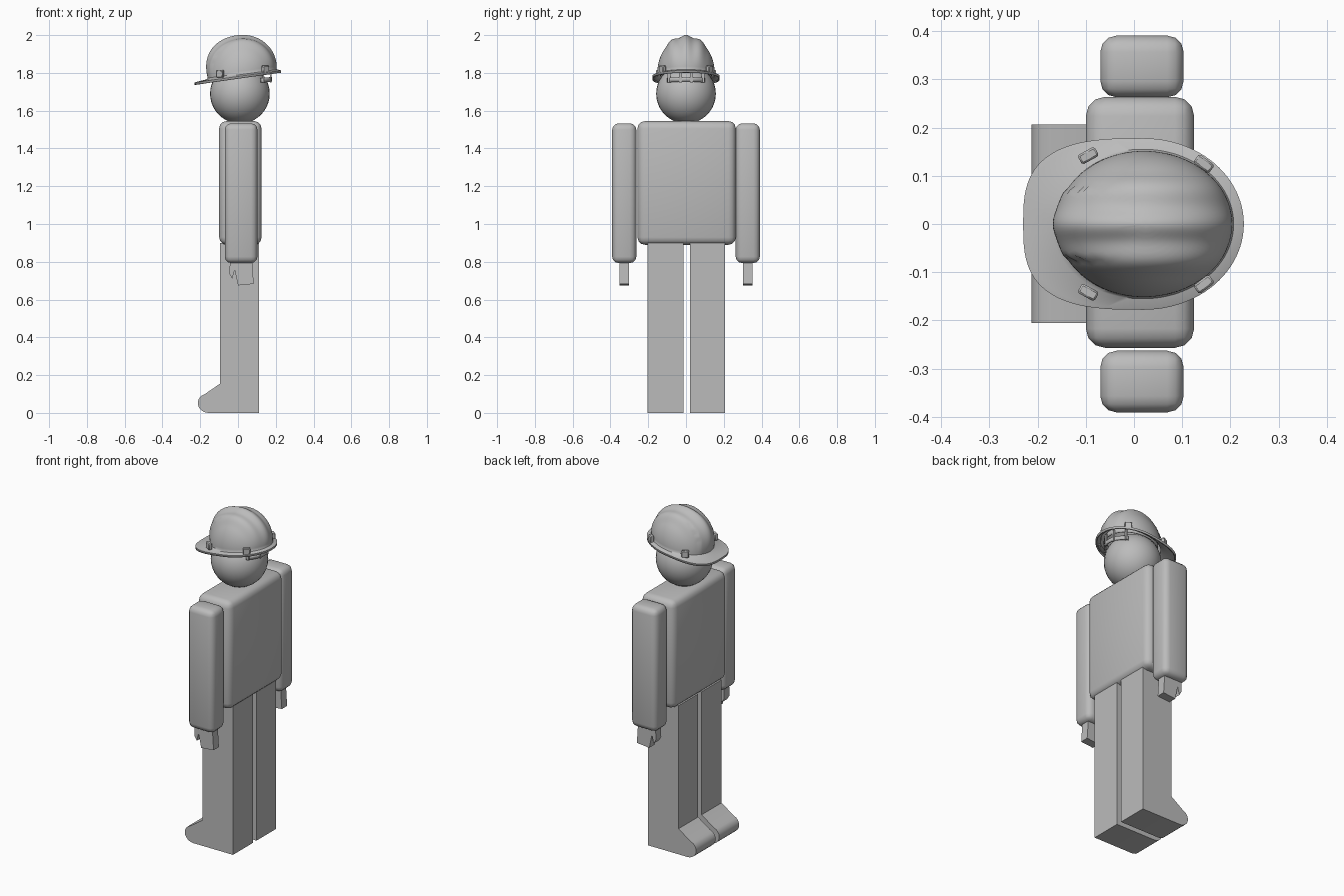
import bpy, bmesh
from math import sin, cos, pi, radians, copysign
from mathutils import Matrix, Vector

old = bpy.data.objects.get("Cube")
if old:
    bpy.data.objects.remove(old, do_unlink=True)

grey = bpy.data.materials.new("plain grey")
grey.use_nodes = True
grey.diffuse_color = (0.5, 0.5, 0.5, 1)
grey.node_tree.nodes["Principled BSDF"].inputs["Base Color"].default_value = grey.diffuse_color


def finish(name, bm, smooth=True, angle=40):
    bmesh.ops.recalc_face_normals(bm, faces=bm.faces)
    mesh = bpy.data.meshes.new(name)
    bm.to_mesh(mesh)
    bm.free()
    mesh.materials.append(grey)
    ob = bpy.data.objects.new(name, mesh)
    bpy.context.collection.objects.link(ob)
    if smooth:
        bpy.ops.object.select_all(action='DESELECT')
        ob.select_set(True)
        bpy.context.view_layer.objects.active = ob
        bpy.ops.object.shade_smooth_by_angle(angle=radians(angle))
    return ob


def box(name, lo, hi, bevel=0.0, segments=3, turn=0.0):
    lo, hi = Vector(lo), Vector(hi)
    bm = bmesh.new()
    bmesh.ops.create_cube(bm, size=1)
    bmesh.ops.scale(bm, vec=hi - lo, verts=bm.verts)
    if bevel:
        bmesh.ops.bevel(bm, geom=bm.edges[:], offset=bevel, segments=segments,
                        profile=0.5, affect='EDGES')
    bmesh.ops.rotate(bm, matrix=Matrix.Rotation(turn, 3, 'Z'), verts=bm.verts)
    bmesh.ops.translate(bm, vec=(lo + hi) / 2, verts=bm.verts)
    return finish(name, bm)


def slab(name, profile, y0, y1, smooth=False):
    """Extrude an x-z outline from y0 to y1."""
    bm = bmesh.new()
    face = bm.faces.new([bm.verts.new((x, y0, z)) for x, z in profile])
    out = bmesh.ops.extrude_face_region(bm, geom=[face])
    moved = [v for v in out["geom"] if isinstance(v, bmesh.types.BMVert)]
    bmesh.ops.translate(bm, vec=(0, y1 - y0, 0), verts=moved)
    return finish(name, bm, smooth)


def loft(name, rings, closed=True, cap=False, thickness=0.008):
    bm = bmesh.new()
    loops = [[bm.verts.new(p) for p in ring] for ring in rings]
    n = len(loops[0])
    for a, b in zip(loops, loops[1:]):
        for i in range(n if closed else n - 1):
            j = (i + 1) % n
            bm.faces.new((a[i], a[j], b[j], b[i]))
    if cap:
        bm.faces.new(loops[-1])
    ob = finish(name, bm)
    mod = ob.modifiers.new("thickness", 'SOLIDIFY')
    mod.thickness = thickness
    return ob


# Legs with rounded toes, all one outline
leg = [(0.11, 0), (0.11, 0.9), (-0.095, 0.9), (-0.095, 0.155), (-0.175, 0.1)]
leg += [(-0.155 - 0.058 * cos(a), 0.052 + 0.052 * sin(a))
        for a in [radians(50 - 14 * i) for i in range(11)]]
slab("right_leg", leg, 0.02, 0.207, True)
slab("left_leg", leg, -0.205, -0.014, True)

# Torso, arms and notched hands
box("torso", (-0.1, -0.257, 0.89), (0.125, 0.264, 1.545), 0.04)
hand = [(-0.042, 0.83), (-0.045, 0.735), (-0.03, 0.71), (-0.018, 0.757),
        (0.0, 0.675), (0.083, 0.683), (0.073, 0.83)]
for side, s in (("right", 1), ("left", -1)):
    ys = sorted((s * 0.263, s * 0.391))
    box(side + "_arm", (-0.07, ys[0], 0.793), (0.103, ys[1], 1.533), 0.034)
    slab(side + "_hand", hand, s * 0.301, s * 0.352)

# Head
bm = bmesh.new()
bmesh.ops.create_uvsphere(bm, u_segments=32, v_segments=20, radius=0.158)
bmesh.ops.translate(bm, vec=(0.01, 0, 1.69), verts=bm.verts)
finish("head", bm)


# Helmet: rings from the brim edge up the ribbed dome
def outline(t, front, back, wide, power):
    """Oval around x = 0.02 whose front half may be squarer."""
    c, s = cos(t), sin(t)
    e = 2 / power if c < 0 else 1
    reach = front if c < 0 else back
    return (0.02 + copysign(abs(c) ** e, c) * reach,
            copysign(abs(s) ** e, s) * wide)


def level(x):
    return 1.775 + 0.14 * x


STEPS = 96
turns = [2 * pi * i / STEPS for i in range(STEPS)]


def brim_ring(mix, lift):
    ring = []
    for t in turns:
        ox, oy = outline(t, 0.25, 0.208, 0.178, 3)
        ix, iy = outline(t, 0.18, 0.184, 0.152, 2)
        x, y = ix + (ox - ix) * mix, iy + (oy - iy) * mix
        ring.append((x, y, level(x) + lift))
    return ring


def dome_ring(phi):
    ring = []
    for t in turns:
        bx, by = outline(t, 0.18, 0.184, 0.152, 2)
        base = level(bx) + 0.02
        p = Vector((0.025 + (bx - 0.025) * cos(phi), by * cos(phi),
                    base + (1.99 - base) * sin(phi)))
        # Three ribs run front to back, the middle one ending in a front ledge
        y = abs(p.y)
        rib = 0.5 + 0.5 * cos(2 * pi * y / 0.075) if y < 0.1125 else 0
        out = (p - Vector((0.025, 0, 1.82))).normalized()
        p += out * 0.011 * rib * sin(phi)
        if y < 0.07 and p.x < 0:
            p.x -= 0.024 * max(0, -cos(t)) ** 4 * sin(2 * phi)
        ring.append(p)
    return ring


rings = [brim_ring(1, -0.006), brim_ring(1, 0.006), brim_ring(0.85, 0.008), brim_ring(0.12, 0.014)]
rings += [dome_ring(pi / 2 * i / 24) for i in range(24)] + [dome_ring(radians(89))]
loft("helmet_shell", rings, cap=True)

# Four harness lugs on the helmet sides
for s in (1, -1):
    for place, x, y, z, turn in (("front", -0.095, 0.142, 1.795, 0.5),
                                 ("rear", 0.145, 0.125, 1.818, -0.65)):
        box(f"{place}_lug_{'right' if s > 0 else 'left'}",
            (x - 0.02, s * y - 0.011, z - 0.02), (x + 0.02, s * y + 0.011, z + 0.02),
            0.004, 1, s * turn)


# Headband and lower nape strap
def band_ring(angles, rx, ry, z):
    return [(0.02 + rx * cos(a), ry * sin(a), z + 0.1 * rx * cos(a)) for a in angles]


loft("headband", [band_ring(turns, 0.155, 0.138, z) for z in (1.785, 1.815)], thickness=0.005)
nape = [radians(-50 + 5 * i) for i in range(21)]
loft("nape_strap", [band_ring(nape, 0.16, 0.13, z) for z in (1.738, 1.762)],
     closed=False, thickness=0.006)
for s in (1, -1):
    for i, y in enumerate((0.03, 0.09)):
        x = 0.02 + 0.158 * (1 - (y / 0.13) ** 2) ** 0.5
        box(f"nape_link_{'right' if s > 0 else 'left'}_{i}",
            (x - 0.004, s * y - 0.008, 1.75), (x + 0.004, s * y + 0.008, 1.82))
